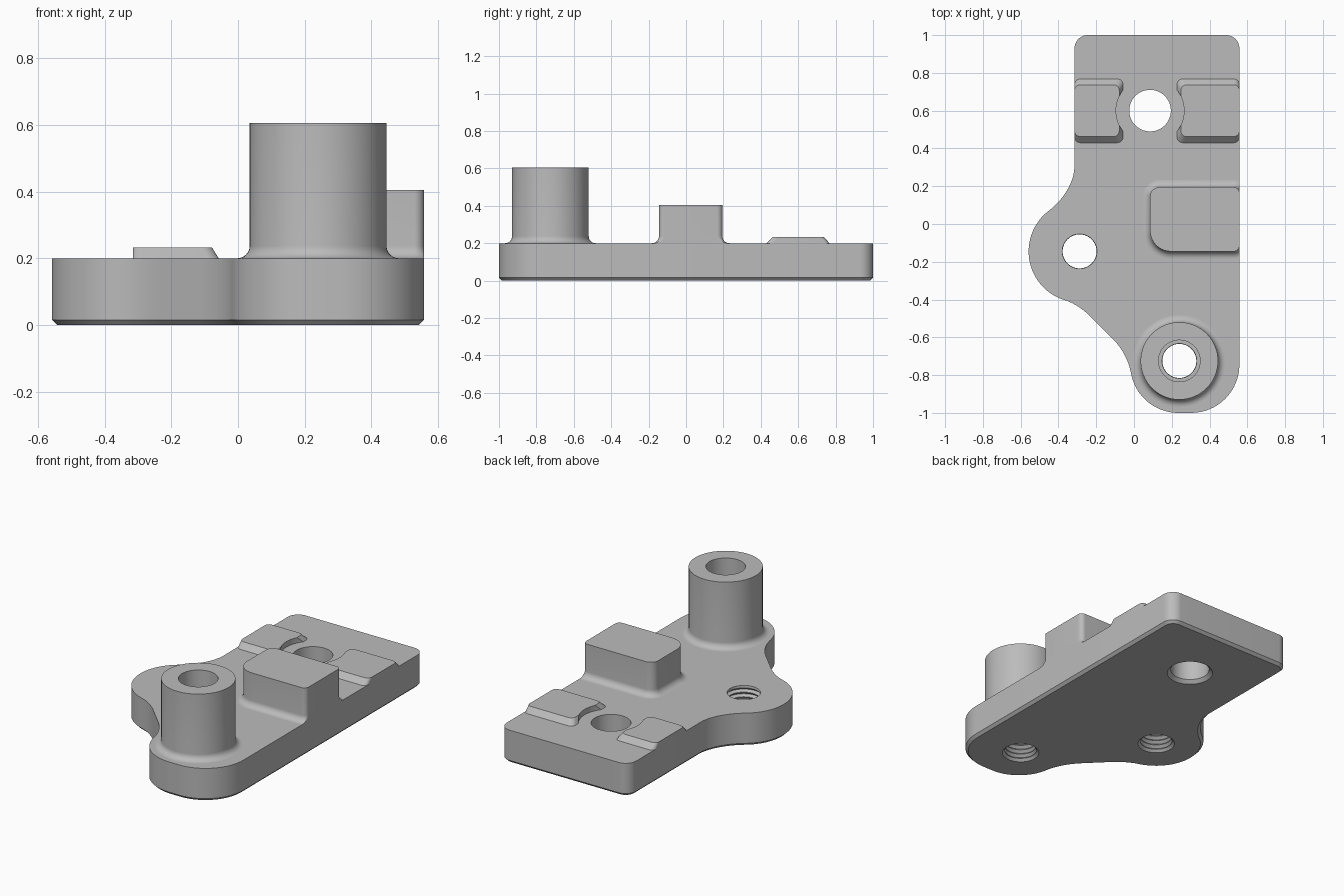
import bpy, bmesh
from math import sin, cos, pi, radians
from mathutils import Vector

cube = bpy.data.objects.get("Cube")
if cube:
    bpy.data.objects.remove(cube, do_unlink=True)

EDGE = 0.558          # straight side of the plate
TOP = 0.2             # plate thickness
HOLE = (0.085, 0.6)
LOBE = (-0.288, -0.145)
POST = (0.24, -0.725)

grey = bpy.data.materials.new("machined grey")
grey.use_nodes = True
COLOUR = (0.5, 0.5, 0.5, 1)
grey.diffuse_color = COLOUR
grey.node_tree.nodes["Principled BSDF"].inputs["Base Color"].default_value = COLOUR


def arc(c, r, a, b, n=16):
    return [Vector((c[0] + r * cos(radians(a + (b - a) * i / n)),
                    c[1] + r * sin(radians(a + (b - a) * i / n)))) for i in range(n + 1)]


def blend(p, angle_p, q, angle_q, n=14):
    """Smooth curve leaving p and reaching q along the given headings."""
    h = (q - p).length / 3
    a = p + h * Vector((cos(radians(angle_p)), sin(radians(angle_p))))
    b = q - h * Vector((cos(radians(angle_q)), sin(radians(angle_q))))
    return [p * (1 - t) ** 3 + a * 3 * t * (1 - t) ** 2 + b * 3 * t * t * (1 - t) + q * t ** 3
            for t in (i / n for i in range(n + 1))]


def clean(points):
    return [p for i, p in enumerate(points) if (p - points[i - 1]).length > 1e-4]


def rounded(x0, x1, y0, y1, radii):
    """Rounded rectangle, radii from back right counter-clockwise."""
    a, b, c, d = radii
    return (arc((x1 - a, y1 - a), a, 0, 90, 10) + arc((x0 + b, y1 - b), b, 90, 180, 10)
            + arc((x0 + c, y0 + c), c, 180, 270, 10) + arc((x1 - d, y0 + d), d, 270, 360, 10))


def loft(name, loops, closed=False):
    """Skin a stack of (points, height) loops, capped or joined into a ring."""
    bm = bmesh.new()
    rows = [[bm.verts.new((p.x, p.y, z)) for p in pts] for pts, z in loops]
    n = len(rows[0])
    pairs = list(zip(rows, rows[1:])) + ([(rows[-1], rows[0])] if closed else [])
    for lo, hi in pairs:
        for i in range(n):
            bm.faces.new((lo[i], lo[(i + 1) % n], hi[(i + 1) % n], hi[i]))
    if not closed:
        bm.faces.new(rows[0][::-1])
        bm.faces.new(rows[-1])
    bmesh.ops.recalc_face_normals(bm, faces=bm.faces)
    mesh = bpy.data.meshes.new(name)
    bm.to_mesh(mesh)
    bm.free()
    mesh.materials.append(grey)
    obj = bpy.data.objects.new(name, mesh)
    bpy.context.collection.objects.link(obj)
    return obj


def lathe(name, centre, profile, closed=False, n=64):
    return loft(name, [(arc(centre, r, 0, 360, n)[:-1], z) for r, z in profile], closed)


def activate(obj):
    bpy.ops.object.select_all(action='DESELECT')
    obj.select_set(True)
    bpy.context.view_layer.objects.active = obj


def cut(obj, cutter):
    cutter.hide_render = True
    mod = obj.modifiers.new("cut", 'BOOLEAN')
    mod.operation, mod.solver, mod.object = 'DIFFERENCE', 'EXACT', cutter
    activate(obj)
    bpy.ops.object.modifier_apply(modifier=mod.name)
    bpy.data.objects.remove(cutter, do_unlink=True)


def smooth(obj):
    activate(obj)
    bpy.ops.object.shade_smooth_by_angle(angle=radians(30))


# Base plate outline: square back, side lobe, rounded front
lobe = arc(LOBE, 0.27, 127, 253, 32)
front = arc((0.235, -0.745), 0.255, 190, 270) + arc((0.303, -0.745), 0.255, 270, 360)
outline = clean(
    arc((EDGE - 0.07, 0.93), 0.07, 0, 90) + arc((-0.245, 0.93), 0.07, 90, 180)
    + blend(Vector((-0.315, 0.31)), 270, lobe[0], 217) + lobe
    + blend(lobe[-1], 343, Vector((-0.23, -0.49)), 316)
    + blend(Vector((-0.12, -0.6)), 316, front[0], 280) + front)

# Plate with chamfered underside
BEVEL = 0.016
inset = []
for i, p in enumerate(outline):
    t = ((p - outline[i - 1]).normalized() + (outline[(i + 1) % len(outline)] - p).normalized()).normalized()
    inset.append(p + BEVEL * Vector((-t.y, t.x)))
plate = loft("base_plate", [(inset, 0), (outline, BEVEL), (outline, TOP)])

# Plain through hole with a lower countersink
cut(plate, lathe("hole_cutter", HOLE, [(0.14, -0.01), (0.11, 0.02), (0.11, 0.3)]))

# Threaded holes
TURNS = 7
pitch = TOP / TURNS
for centre in (LOBE, POST):
    thread = [(0.115, -0.01)]
    for k in range(TURNS):
        z = k * pitch
        thread += [(0.09, z + pitch * 0.5), (0.09, z + pitch * 0.62), (0.106, z + pitch)]
    thread[-1] = (0.092, TOP - 0.002)
    cut(plate, lathe("thread_cutter", centre, thread + [(0.092, 0.3)]))
smooth(plate)

# Hollow post with a fillet at its foot
FILLET = 0.038
steps = [i * pi / 16 for i in range(9)]
flare = [(FILLET * (1 - sin(a)), TOP + FILLET * (1 - cos(a))) for a in steps]
post = lathe("post", POST, [(0.11, TOP)] + [(0.205 + d, z) for d, z in flare]
             + [(0.205, 0.605), (0.11, 0.605)], closed=True)
smooth(post)

# Stop block with a fillet at its foot, flush with the plate side
loops = []
for d, z in flare + [(0, 0.405)]:
    pts = rounded(0.085 - d, EDGE + d, -0.145 - d, 0.195 + d,
                  [r + d for r in (0.03, 0.05, 0.11, 0.03)])
    loops.append(([Vector((min(p.x, EDGE), p.y)) for p in pts], z))
smooth(loft("stop_block", loops))

# Low sloped pads either side of the plain hole
for name, x0, x1, in0, in1 in (("left_pad", 0.228, EDGE, 0.02, 0),
                               ("right_pad", -0.315, -0.058, 0, 0.02)):
    radii = (0.03,) * 4
    pad = loft(name, [(rounded(x0, x1, 0.43, 0.768, radii), TOP),
                      (rounded(x0 + in0, x1 - in1, 0.463, 0.737, radii), 0.233)])
    cut(pad, lathe("pad_cutter", HOLE, [(0.18, 0.1), (0.18, 0.3)]))
    smooth(pad)
